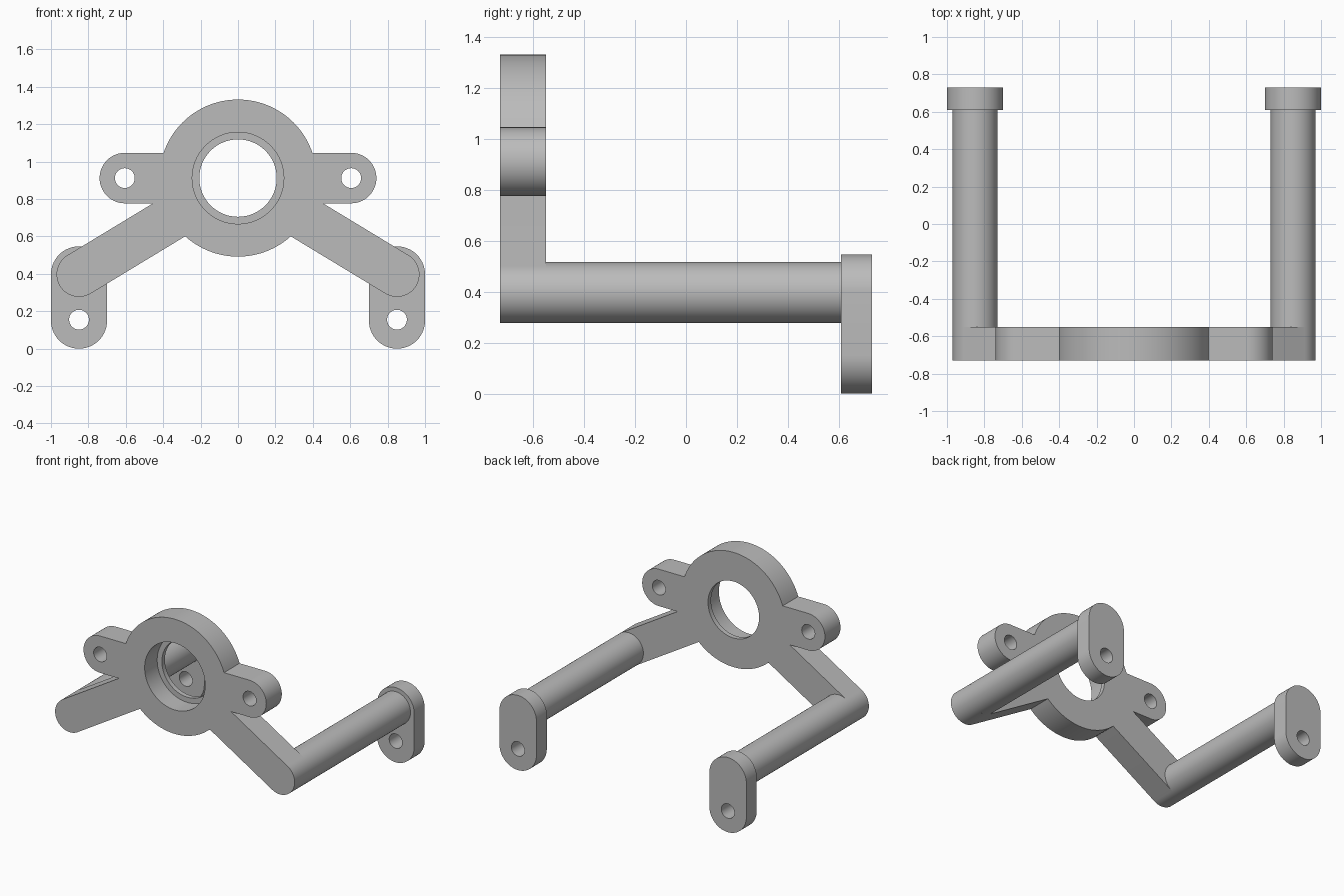
import bpy, bmesh, math
from mathutils import Vector

if "Cube" in bpy.data.objects:
    bpy.data.objects.remove(bpy.data.objects["Cube"])

grey = bpy.data.materials.new("light grey")
grey.diffuse_color = (0.5, 0.5, 0.5, 1)
grey.use_nodes = True
grey.node_tree.nodes["Principled BSDF"].inputs["Base Color"].default_value = grey.diffuse_color

FRONT, BACK = -0.73, -0.55            # bracket plate depth
FOOT_FRONT, FOOT_BACK = 0.61, 0.73    # foot depth
RING_Z, RING_R = 0.912, 0.42
ARM_X, ARM_Z, ARM_R = 0.85, 0.397, 0.12
LUG_X, LUG_R = 0.605, 0.135


def arc(cx, cz, r, a0, a1, n):
    """Points of an arc in the xz plane, angles in radians."""
    return [(cx + r * math.cos(a0 + (a1 - a0) * i / n),
             cz + r * math.sin(a0 + (a1 - a0) * i / n)) for i in range(n + 1)]


def circle(cx, cz, r, n):
    return arc(cx, cz, r, 0, 2 * math.pi, n)[:-1]


def plate(name, walls, y0, y1):
    """Each wall is a list of (loop, y) rings from front to back; ends are capped flat.
    The first wall is the outline and the others are holes."""
    bm = bmesh.new()
    caps = [[], []]
    for wall in walls:
        rings = [[bm.verts.new((x, y, z)) for x, z in loop] for loop, y in wall]
        n = len(rings[0])
        for a, b in zip(rings, rings[1:]):
            for i in range(n):
                j = (i + 1) % n
                bm.faces.new((a[i], a[j], b[j], b[i]))
        for cap, ring in zip(caps, (rings[0], rings[-1])):
            cap += [bm.edges.get((ring[i], ring[(i + 1) % n])) for i in range(n)]
    for cap, direction in zip(caps, (-1, 1)):
        bmesh.ops.triangle_fill(bm, use_beauty=True, use_dissolve=False,
                                edges=cap, normal=Vector((0, direction, 0)))
    bmesh.ops.recalc_face_normals(bm, faces=bm.faces[:])
    return finish(name, bm)


def finish(name, bm):
    mesh = bpy.data.meshes.new(name)
    bm.to_mesh(mesh)
    bm.free()
    mesh.materials.append(grey)
    obj = bpy.data.objects.new(name, mesh)
    bpy.context.collection.objects.link(obj)
    bpy.ops.object.select_all(action='DESELECT')
    obj.select_set(True)
    bpy.context.view_layer.objects.active = obj
    bpy.ops.object.shade_smooth_by_angle(angle=math.radians(35))
    return obj


def straight(loop, y0, y1):
    return [(loop, y0), (loop, y1)]


# Bracket outline, right half: ring top, lug, arm, ring bottom
half = math.pi / 2
slope = math.atan2(ARM_Z - RING_Z, ARM_X)
up = slope + half
corner_z = RING_Z - LUG_R
t = (LUG_R + ARM_R * math.sin(up)) / -math.sin(slope)
corner_x = t * math.cos(slope) + ARM_R * math.cos(up)
right = arc(0, RING_Z, RING_R, half, math.asin(LUG_R / RING_R), 24)
right += arc(LUG_X, RING_Z, LUG_R, half, -half, 28)
right += [(corner_x, corner_z)]
right += arc(ARM_X, ARM_Z, ARM_R, up, up - math.pi, 28)
right += arc(0, RING_Z, RING_R, slope - math.asin(ARM_R / RING_R), -half, 16)
outline = right + [(-x, z) for x, z in right[-2:0:-1]]

# Bearing seat: wide bore from the front, thin lip at the back
wide, narrow = circle(0, RING_Z, 0.245, 64), circle(0, RING_Z, 0.207, 64)
seat = [(wide, FRONT), (wide, BACK - 0.035), (narrow, BACK - 0.035), (narrow, BACK)]
lug_holes = [straight(circle(s * LUG_X, RING_Z, 0.053, 32), FRONT, BACK) for s in (-1, 1)]
plate("bearing_bracket", [straight(outline, FRONT, BACK), seat] + lug_holes, FRONT, BACK)

for side, s in (("left", -1), ("right", 1)):
    # Long round rod joining bracket arm and foot
    bm = bmesh.new()
    loop = circle(s * ARM_X, ARM_Z, ARM_R, 56)
    ends = [[bm.verts.new((x, y, z)) for x, z in loop] for y in (BACK, FOOT_FRONT)]
    for i in range(56):
        j = (i + 1) % 56
        bm.faces.new((ends[0][j], ends[0][i], ends[1][i], ends[1][j]))
    finish(side + "_rod", bm)

    # Rounded mounting foot with a bolt hole
    x = s * ARM_X
    foot = arc(x, ARM_Z, 0.15, 0, math.pi, 28) + arc(x, 0.15, 0.15, math.pi, 2 * math.pi, 28)
    hole = circle(x, 0.155, 0.053, 32)
    plate(side + "_foot", [straight(foot, FOOT_FRONT, FOOT_BACK),
                           straight(hole, FOOT_FRONT, FOOT_BACK)], FOOT_FRONT, FOOT_BACK)
